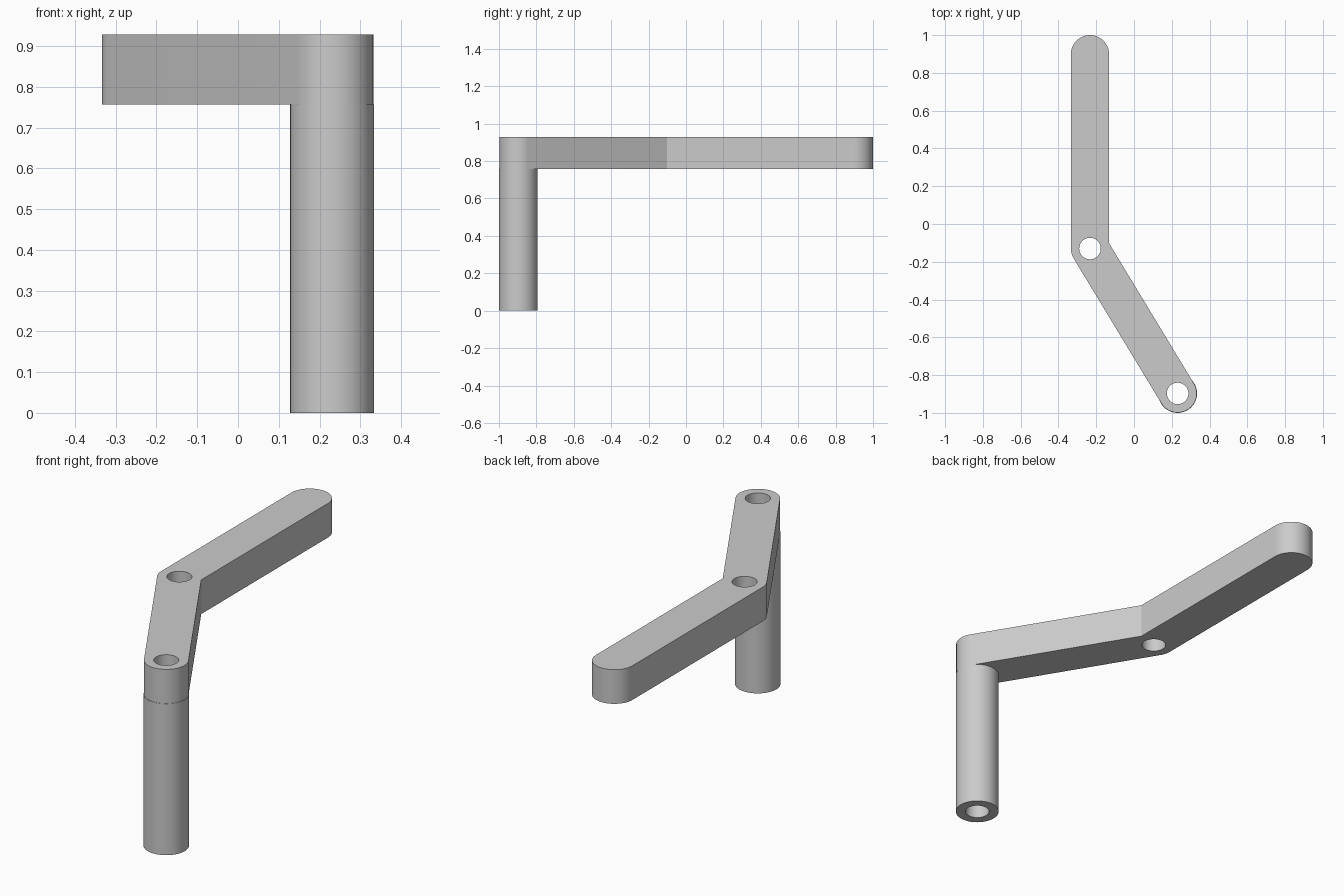
import bpy
import bmesh
from math import atan2, cos, sin, pi, radians, tan
from mathutils import Vector

cube = bpy.data.objects.get("Cube")
if cube:
    bpy.data.objects.remove(cube, do_unlink=True)

# Plain grey material
grey = bpy.data.materials.new("grey")
grey.use_nodes = True
colour = (0.6, 0.6, 0.6, 1)
grey.diffuse_color = colour
grey.node_tree.nodes["Principled BSDF"].inputs["Base Color"].default_value = colour

TIP = Vector((-0.233, 0.899))
ELBOW = Vector((-0.233, -0.13))
POST = Vector((0.231, -0.897))
ARM_R, POST_R, HOLE_R = 0.101, 0.103, 0.057
ARM_BOTTOM, ARM_TOP = 0.757, 0.928


def arc(centre, radius, start, end, steps):
    return [centre + radius * Vector((cos(a), sin(a)))
            for a in (start + (end - start) * i / steps for i in range(steps + 1))]


def circle(centre, radius, steps=64):
    return arc(centre, radius, 0, 2 * pi, steps)[:-1]


def extruded_plate(name, loops, bottom, top):
    """Fill an outline with holes and extrude it upwards."""
    bm = bmesh.new()
    for loop in loops:
        verts = [bm.verts.new((p.x, p.y, bottom)) for p in loop]
        for a, b in zip(verts, verts[1:] + verts[:1]):
            bm.edges.new((a, b))
    bmesh.ops.triangle_fill(bm, edges=bm.edges[:], use_beauty=True, normal=(0, 0, 1))
    solid = bmesh.ops.extrude_face_region(bm, geom=bm.faces[:], use_keep_orig=True)
    moved = [g for g in solid["geom"] if isinstance(g, bmesh.types.BMVert)]
    bmesh.ops.translate(bm, verts=moved, vec=(0, 0, top - bottom))
    bmesh.ops.recalc_face_normals(bm, faces=bm.faces[:])
    mesh = bpy.data.meshes.new(name)
    bm.to_mesh(mesh)
    bm.free()
    mesh.materials.append(grey)
    obj = bpy.data.objects.new(name, mesh)
    bpy.context.collection.objects.link(obj)
    bpy.ops.object.select_all(action="DESELECT")
    obj.select_set(True)
    bpy.context.view_layer.objects.active = obj
    bpy.ops.object.shade_smooth_by_angle(angle=radians(30))
    return obj


# Bent arm: round ends, rounded outer elbow, sharp inner elbow
lower = POST - ELBOW
heading = atan2(lower.y, lower.x)
bend = heading + pi / 2
inner = ELBOW + Vector((ARM_R, ARM_R * tan(bend / 2)))
outline = (arc(TIP, ARM_R, 0, pi, 32)
           + arc(ELBOW, ARM_R, pi, pi + bend, 8)
           + arc(POST, ARM_R, heading - pi / 2, heading + pi / 2, 32)
           + [inner])
extruded_plate("bent_arm", [outline, circle(ELBOW, HOLE_R), circle(POST, HOLE_R)],
               ARM_BOTTOM, ARM_TOP)

# Hollow post under the front end
extruded_plate("hollow_post", [circle(POST, POST_R), circle(POST, HOLE_R)], 0, ARM_BOTTOM)
